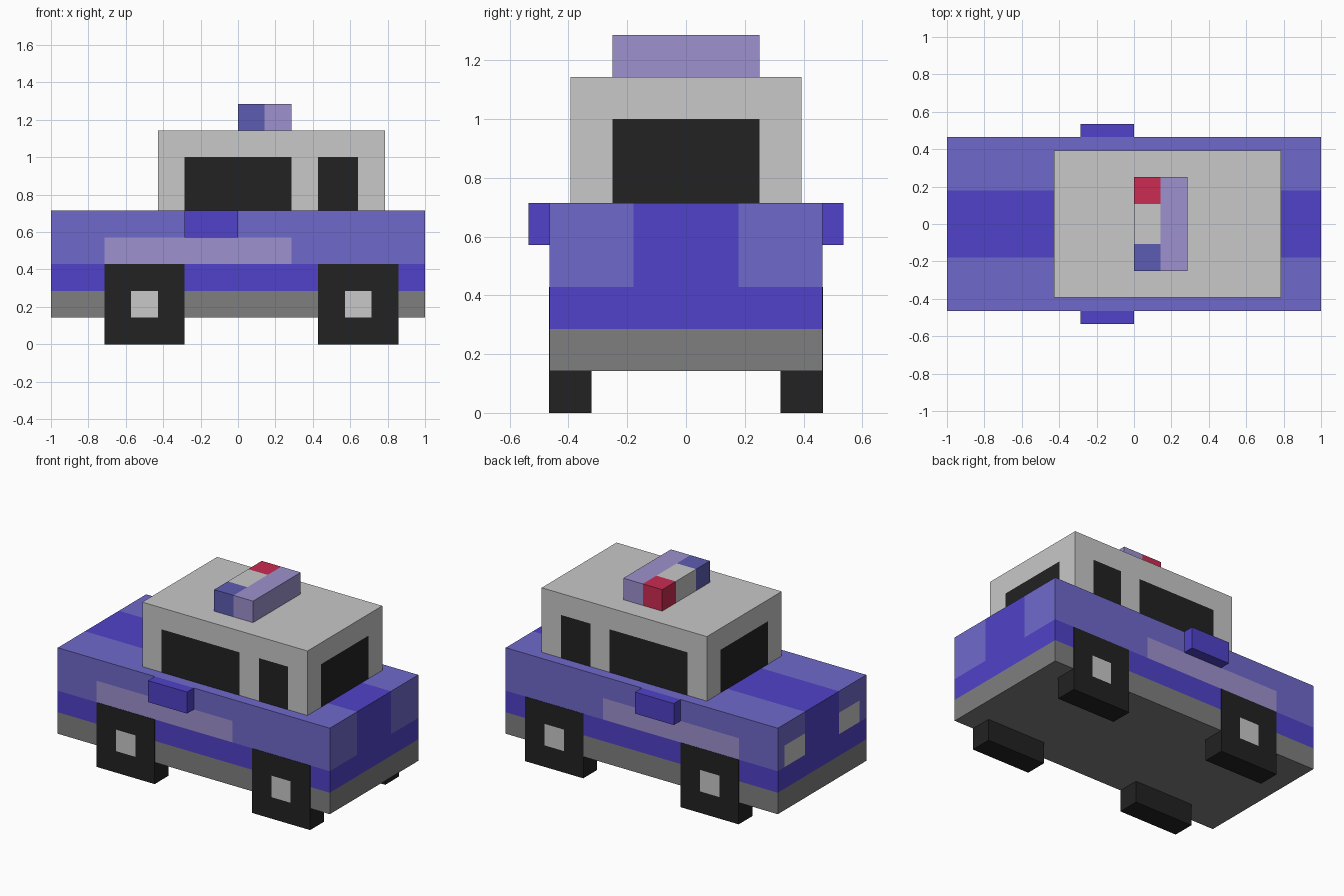
import bpy, bmesh
from mathutils import Vector

if "Cube" in bpy.data.objects:
    bpy.data.objects.remove(bpy.data.objects["Cube"])

U = 1 / 14  # one block of the model


def material(name, rgb):
    m = bpy.data.materials.new(name)
    lin = [((c / 255 + 0.055) / 1.055) ** 2.4 for c in rgb]
    m.diffuse_color = (*lin, 1)
    m.use_nodes = True
    m.node_tree.nodes["Principled BSDF"].inputs["Base Color"].default_value = m.diffuse_color
    return m


NAMES = ["blue", "light_blue", "lilac", "mid_grey", "light_grey", "black", "red", "lamp_blue"]
RGB = [(80, 66, 200), (112, 105, 203), (157, 145, 205), (127, 127, 127),
       (200, 200, 200), (34, 34, 34), (203, 43, 82), (92, 92, 178)]
MATS = [material(n, c) for n, c in zip(NAMES, RGB)]
BLUE, LIGHT, LILAC, GREY, PALE, BLACK, RED, LAMP = range(8)


def box(name, lo, hi, rule, cuts=((), (), ())):
    """Box in block units, sliced at the cuts, coloured by rule(centre, normal)."""
    bm = bmesh.new()
    bmesh.ops.create_cube(bm, size=1)
    for v in bm.verts:
        v.co = Vector([lo[i] if v.co[i] < 0 else hi[i] for i in range(3)])
    for axis in range(3):
        for c in cuts[axis]:
            p, n = Vector(), Vector()
            p[axis], n[axis] = c, 1
            bmesh.ops.bisect_plane(bm, geom=bm.verts[:] + bm.edges[:] + bm.faces[:],
                                   plane_co=p, plane_no=n)
    bm.normal_update()
    for f in bm.faces:
        f.material_index = rule(f.calc_center_median(), f.normal) if callable(rule) else rule
    bmesh.ops.scale(bm, vec=(U, U, U), verts=bm.verts)
    me = bpy.data.meshes.new(name)
    bm.to_mesh(me)
    bm.free()
    for m in MATS:
        me.materials.append(m)
    ob = bpy.data.objects.new(name, me)
    bpy.context.collection.objects.link(ob)
    return ob


# Body: grey sill, blue lower band, lighter upper sides and corners
def body_rule(c, n):
    if n.z < -0.5 or (c.z < 4 and n.z < 0.5):
        return GREY
    if n.z > 0.5:
        return LIGHT if abs(c.y) > 2.5 else BLUE
    if c.z < 6:
        return BLUE
    if abs(n.y) > 0.5:
        return LILAC if c.z < 8 and -10 < c.x < 4 else LIGHT
    if n.x < 0 and c.z < 8 and 2.5 < abs(c.y) < 5.5:
        return PALE  # end lamps
    return LIGHT if abs(c.y) > 2.5 else BLUE


box("body", (-14, -6.5, 2), (14, 6.5, 10), body_rule,
    ((-10, 4), (-5.5, -2.5, 2.5, 5.5), (4, 6, 8)))


# Cabin with dark windows on all four sides
def cabin_rule(c, n):
    if c.z < 14 and abs(n.z) < 0.5:
        if abs(n.x) > 0.5 and abs(c.y) < 3.5:
            return BLACK
        if abs(n.y) > 0.5 and (-4 < c.x < 4 or 6 < c.x < 9):
            return BLACK
    return PALE


box("cabin", (-6, -5.5, 10), (11, 5.5, 16), cabin_rule,
    ((-4, 4, 6, 9), (-3.5, 3.5), (14,)))


# Roof light bar: three coloured lamps in front of a lilac block
def lamp_rule(c, n):
    if c.x > 2:
        return LILAC
    return RED if c.y > 1.5 else LAMP if c.y < -1.5 else PALE


box("light_bar", (0, -3.5, 16), (4, 3.5, 18), lamp_rule, ((2,), (-1.5, 1.5), ()))

# Mirrors and wheels on both sides
for side, label in ((-1, "right"), (1, "left")):
    ys = sorted((side * 6.5, side * 7.5))
    box("mirror_" + label, (-4, ys[0], 8), (0, ys[1], 10), BLUE)
    ys = sorted((side * 4.5, side * 6.53))
    for x, end in ((-7, "front"), (9, "rear")):
        def wheel_rule(c, n, x=x, side=side):
            hub = n.y * side > 0.5 and abs(c.x - x) < 1 and 2 < c.z < 4
            return PALE if hub else BLACK
        box(f"wheel_{end}_{label}", (x - 3, ys[0], 0), (x + 3, ys[1], 6), wheel_rule,
            ((x - 1, x + 1), (), (2, 4)))
